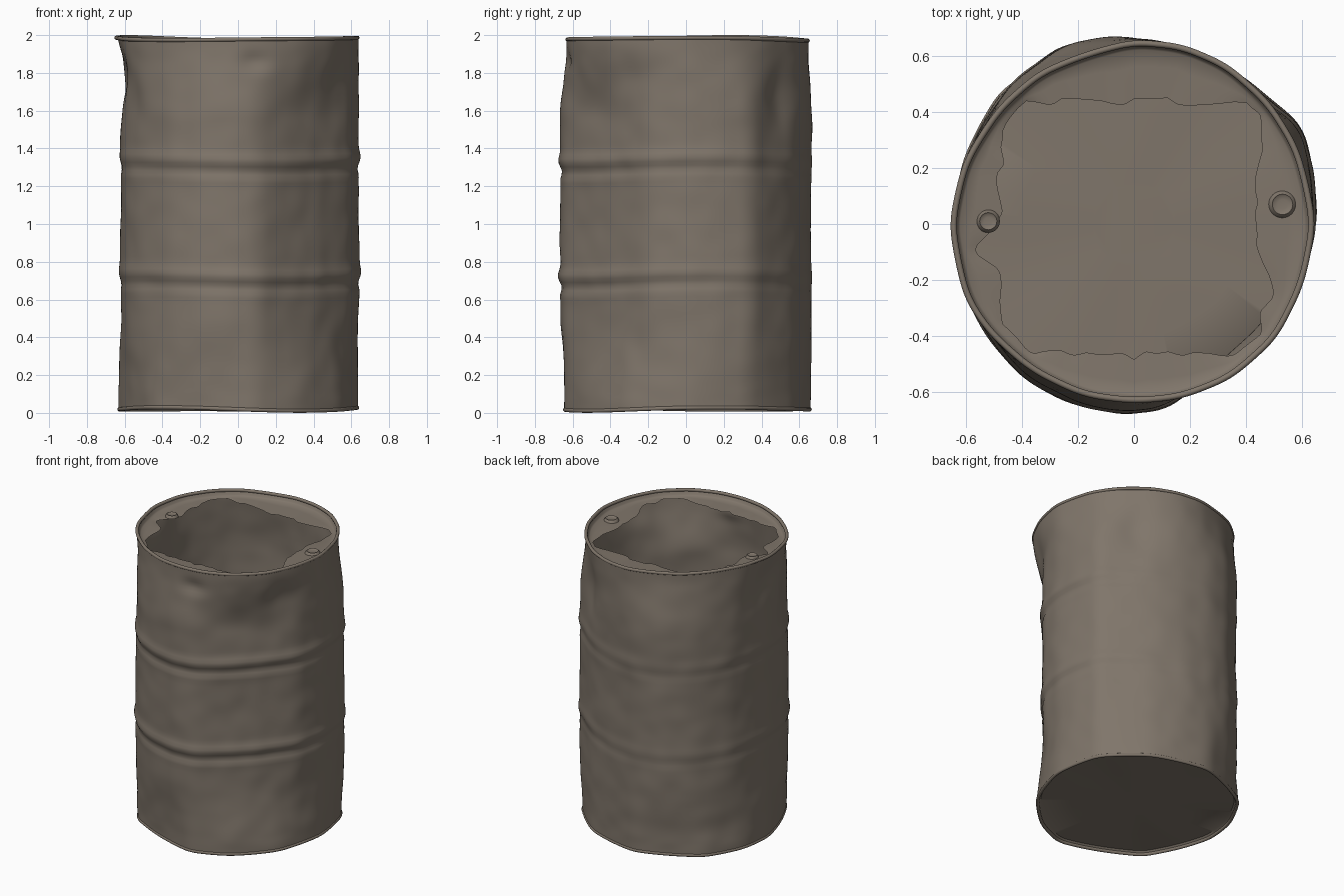
import bpy, bmesh, math, random
from mathutils import Vector, noise

if "Cube" in bpy.data.objects:
    bpy.data.objects.remove(bpy.data.objects["Cube"])

random.seed(4)
SEG = 192

mat = bpy.data.materials.new("weathered grey brown metal")
mat.diffuse_color = (0.215, 0.18, 0.145, 1)
mat.use_nodes = True
mat.node_tree.nodes["Principled BSDF"].inputs["Base Color"].default_value = mat.diffuse_color

# Plan outlines as (angle in degrees, radius)
MID = [(0, .644), (15, .66), (30, .69), (43, .658), (60, .655), (80, .66), (97, .677), (111, .688), (129, .668),
       (150, .648), (180, .627), (204, .648), (217, .656), (236, .667), (252, .673), (266, .675), (279, .662),
       (294, .608), (310, .582), (325, .588), (342, .628)]
TOP = [(0, .645), (25, .644), (42, .65), (60, .66), (75, .662), (90, .656), (122, .64), (139, .638), (160, .646),
       (180, .656), (204, .658), (216, .65), (235, .64), (254, .64), (270, .638), (285, .644),
       (302, .65), (321, .65), (340, .64)]
BASE = [(0, .643), (30, .668), (60, .658), (95, .672), (135, .672), (160, .65), (180, .64), (225, .655),
        (277, .66), (300, .63), (314, .618), (330, .63)]

# Dents as (angle, height, angular half width, half height, depth)
DENTS = [(183, 1.80, 15, .15, .055), (208, 1.68, 10, .2, .025), (52, 1.68, 12, .22, .035),
         (300, 1.0, 16, .16, .01), (312, 1.62, 16, .16, .01), (278, 1.86, 8, .05, .02),
         (335, 1.78, 12, .09, .02), (345, 0.33, 20, .16, .015), (262, 0.35, 16, .2, .008),
         (20, 1.0, 10, .3, .008), (140, .2, 20, .08, .012), (150, 1.0, 18, .2, .008),
         (85, 1.1, 20, .2, .008)]


def chord_table(table, a):
    """Polar outline with flat facets between the listed corners."""
    a %= 360
    pts = table + [(table[0][0] + 360, table[0][1])]
    for (a0, r0), (a1, r1) in zip(pts, pts[1:]):
        if a0 <= a <= a1:
            s = lambda d: math.sin(math.radians(d))
            chord = r0 * r1 * s(a1 - a0) / (r0 * s(a - a0) + r1 * s(a1 - a))
            arc = r0 + (r1 - r0) * (a - a0) / (a1 - a0)
            return (chord + arc) / 2
    return table[0][1]


def outline(table, a):
    return sum(chord_table(table, a + d) for d in (-4, -2, 0, 2, 4)) / 5


def smooth(a, b, x):
    t = min(1, max(0, (x - a) / (b - a)))
    return t * t * (3 - 2 * t)


def rim_z(a):
    return 1.98 + .007 * math.cos(math.radians(2 * a + 30)) + .003 * math.sin(math.radians(3 * a))


def base_z(a):
    return .021 + .006 * math.sin(math.radians(2 * a + 20)) + .004 * math.cos(math.radians(3 * a))


def body_r(a, z):
    wt, wb = smooth(1.55, 1.97, z), 1 - smooth(.03, .5, z)
    r = outline(MID, a) * (1 - wt - wb) + outline(TOP, a) * wt + outline(BASE, a) * wb
    r -= .005
    # soft rolled hoops, each a pair of ridges with a shallow groove between
    for h in (1.345, .735):
        h += .012 * math.sin(math.radians(2 * a + 60))
        fade = .6 + .4 * math.cos(math.radians(a + 70))
        r += fade * (.014 * math.exp(-((z - h) / .034) ** 2) - .009 * math.exp(-((z - h + .06) / .026) ** 2)
                     + .003 * math.exp(-((z - h + .1) / .024) ** 2))
    for da, dz, wa, wz, d in DENTS:
        delta = (a - da + 180) % 360 - 180
        r -= d * math.exp(-(delta / wa) ** 2 - ((z - dz) / wz) ** 2)
    t = math.radians(a)
    p = Vector((math.cos(t) * 1.6, math.sin(t) * 1.6, z * 2.4))
    fade = smooth(.03, .12, z) * (1 - smooth(1.86, 1.96, z))
    return r + fade * (.005 * noise.noise(p * 1.2) + .005 * noise.noise(p * 3))


def loft(name, rings, cap=False, loop=False, center=(0, 0), seg=SEG, angle=40):
    """Skin a list of functions angle -> (radius, z)."""
    bm = bmesh.new()
    rows = []
    for f in rings:
        row = []
        for i in range(seg):
            a = 360 * i / seg
            r, z = f(a)
            t = math.radians(a)
            row.append(bm.verts.new((center[0] + r * math.cos(t), center[1] + r * math.sin(t), z)))
        rows.append(row)
    pairs = list(zip(rows, rows[1:])) + ([(rows[-1], rows[0])] if loop else [])
    for lo, hi in pairs:
        for i in range(seg):
            j = (i + 1) % seg
            bm.faces.new((lo[i], lo[j], hi[j], hi[i]))
    if cap:
        bm.faces.new(rows[-1])
    me = bpy.data.meshes.new(name)
    bm.to_mesh(me)
    bm.free()
    ob = bpy.data.objects.new(name, me)
    bpy.context.collection.objects.link(ob)
    me.materials.append(mat)
    bpy.context.view_layer.objects.active = ob
    ob.select_set(True)
    bpy.ops.object.shade_smooth_by_angle(angle=math.radians(angle))
    ob.select_set(False)
    return ob


# Dented cylindrical wall
ROWS = 90


def wall_ring(k):
    def f(a):
        lo, hi = base_z(a), rim_z(a)
        z = lo + (hi - lo) * k / ROWS
        return body_r(a, z), z
    return f


loft("barrel_wall", [wall_ring(k) for k in range(ROWS + 1)], angle=60)


# Rolled seams at both ends
def seam_ring(table, zf, k):
    t = 2 * math.pi * k / 10
    return lambda a: (outline(table, a) - .01 + .011 * math.cos(t), zf(a) + .011 * math.sin(t))


loft("top_seam", [seam_ring(TOP, rim_z, k) for k in range(10)], loop=True)
loft("bottom_seam", [seam_ring(BASE, base_z, k) for k in range(10)], loop=True)

# Recessed floor
loft("barrel_floor", [lambda a: (outline(BASE, a) - .012, base_z(a)),
                      lambda a: (outline(BASE, a) - .03, base_z(a) + .016),
                      lambda a: (.4, .038 + .004 * math.sin(math.radians(5 * a))),
                      lambda a: (.15, .036)], cap=True)

# Torn lid: jagged, roughly square opening
TEAR = [random.uniform(-.018, .018) for _ in range(72)]


def hole_r(a):
    c, s = math.cos(math.radians(a)), math.sin(math.radians(a))
    r = min((.445 if c > 0 else .475) / max(abs(c), .01), (.435 if s > 0 else .465) / max(abs(s), .01))
    k = a / 5
    i = int(k)
    jag = TEAR[i % 72] * (1 - k + i) + TEAR[(i + 1) % 72] * (k - i)
    r += jag + .08 * math.exp(-((a - 189) / 6) ** 2) + .07 * math.exp(-((a - 333) / 7) ** 2)
    return min(r, outline(TOP, a) - .055 + .5 * jag)


def lid_z(a):
    return rim_z(a) - .032


def lid_ring(f):
    def g(a):
        outer = outline(TOP, a) - .034
        return outer + (hole_r(a) - outer) * f, lid_z(a) - .008 * f
    return g


loft("torn_lid", [lambda a: (outline(TOP, a) - .016, rim_z(a)),
                  lambda a: (outline(TOP, a) - .026, rim_z(a) - .025)]
     + [lid_ring(f) for f in (0, .33, .66, 1)])


# Bung plugs on the lid
def bung(name, x, y, size):
    z = lid_z(math.degrees(math.atan2(y, x)) % 360) - .006
    prof = [(1.15, 0), (1.0, .012), (.85, .018), (.72, .014), (.4, .012)]
    loft(name, [lambda a, r=r, h=h: (r * size, z + h) for r, h in prof],
         cap=True, center=(x, y), seg=32, angle=60)


bung("large_bung", .53, .07, .043)
bung("small_bung", -.52, .01, .036)
